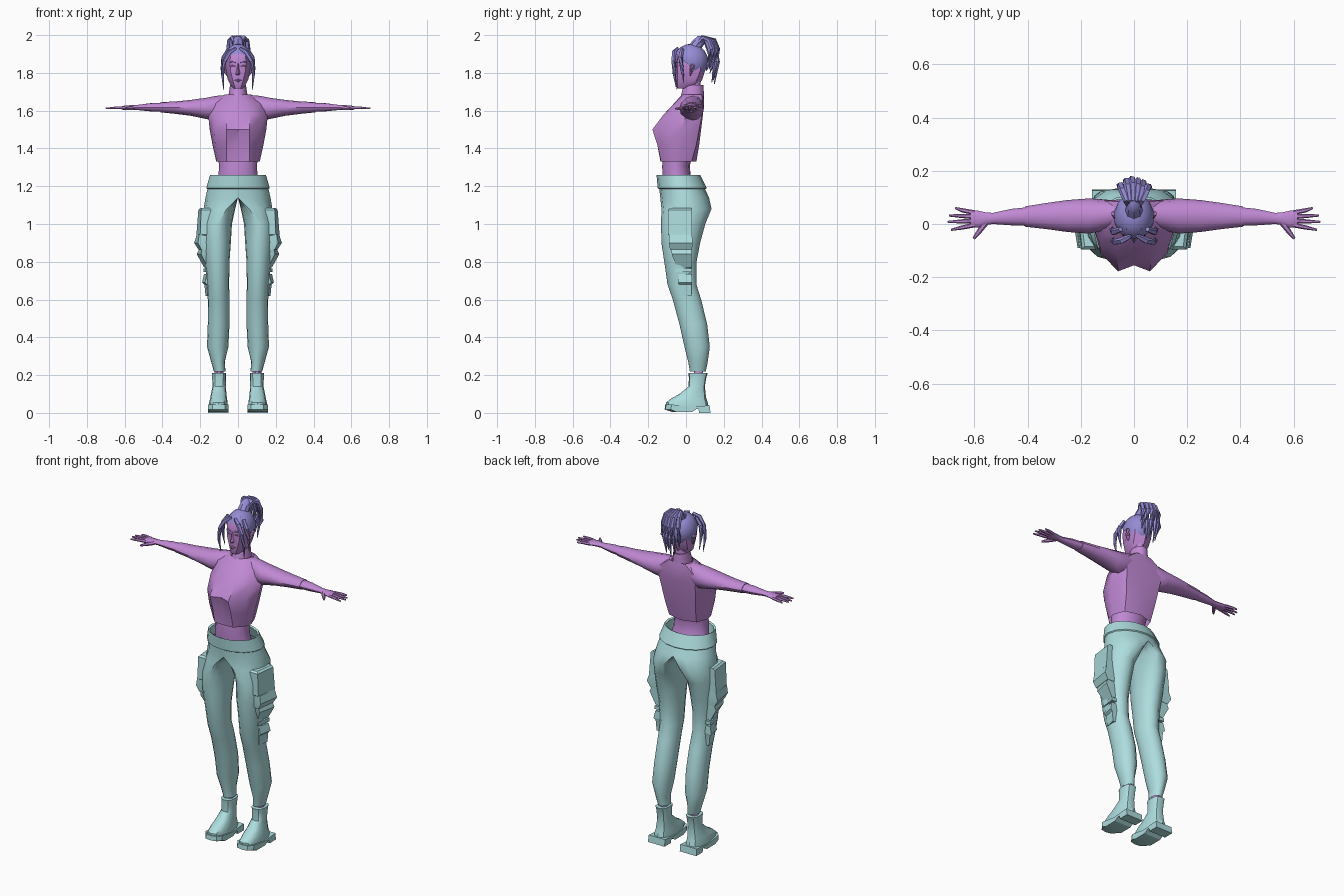
import bpy, bmesh, math
from mathutils import Vector as V


def material(name, rgb):
    m = bpy.data.materials.new(name)
    m.diffuse_color = (*rgb, 1)
    return m


SKIN = material("violet", (0.53, 0.25, 0.66))
CLOTH = material("teal", (0.42, 0.72, 0.73))
HAIR = material("indigo", (0.30, 0.26, 0.66))


def finish(name, bm, mat, mirror=False, angle=38):
    bmesh.ops.recalc_face_normals(bm, faces=bm.faces)
    me = bpy.data.meshes.new(name)
    bm.to_mesh(me)
    bm.free()
    me.materials.append(mat)
    for p in me.polygons:
        p.use_smooth = True
    me.set_sharp_from_angle(angle=math.radians(angle))
    ob = bpy.data.objects.new(name, me)
    bpy.context.collection.objects.link(ob)
    if mirror:
        ob.modifiers.new("mirror", "MIRROR")
    return ob


def loft(name, rings, mat, mirror=False, caps=True, angle=38):
    bm = bmesh.new()
    vs = [[bm.verts.new(p) for p in r] for r in rings]
    n = len(rings[0])
    for a, b in zip(vs, vs[1:]):
        for i in range(n):
            j = (i + 1) % n
            bm.faces.new((a[i], a[j], b[j], b[i]))
    if caps:
        bm.faces.new(vs[0])
        bm.faces.new(vs[-1])
    # drop walls lying on the mirror plane
    flat = [f for f in bm.faces if all(abs(v.co.x) < 1e-4 for v in f.verts)]
    bmesh.ops.delete(bm, geom=flat, context="FACES")
    return finish(name, bm, mat, mirror, angle)


def oval(z, cx, rin, rout, y0, y1, n=16, e=1.0):
    """Horizontal ring with separate inner and outer half-widths."""
    pts = []
    for i in range(n):
        a = math.tau * i / n
        c, s = round(math.cos(a), 6), round(math.sin(a), 6)
        c, s = math.copysign(abs(c) ** e, c), math.copysign(abs(s) ** e, s)
        pts.append((cx + c * (rout if c > 0 else rin), (y0 + y1) / 2 + s * (y1 - y0) / 2, z))
    return pts


def symmetric(z, half):
    """Full ring from its right half, front centre to back centre."""
    return [(x, y, z) for x, y in half] + [(-x, y, z) for x, y in half[-2:0:-1]]


def tube(name, path, radii, mat, mirror=False, n=6, flat=1.0):
    pts = [V(p) for p in path]
    rings = []
    for i, (p, r) in enumerate(zip(pts, radii)):
        q = (pts[min(i + 1, len(pts) - 1)] - pts[max(i - 1, 0)]).to_track_quat("Z", "Y")
        rings.append([p + q @ V((r * math.cos(math.tau * k / n), r * flat * math.sin(math.tau * k / n), 0))
                      for k in range(n)])
    return loft(name, rings, mat, mirror)


def slab(name, rows, mat):
    """Stacked rectangles (z, x_in, x_front, x_back, y0, y1), mirrored."""
    loft(name, [[(a, y0, z), (f, y0, z), (b, y1, z), (a, y1, z)] for z, a, f, b, y0, y1 in rows],
         mat, True, angle=20)


# Cropped top with bust and open neck
loft("top", [symmetric(z, h) for z, h in [
    (1.33, [(0, -.135), (.06, -.132), (.105, -.085), (.115, -.04), (.09, .03), (0, .055)]),
    (1.42, [(0, -.13), (.06, -.152), (.12, -.10), (.135, -.03), (.10, .055), (0, .07)]),
    (1.50, [(0, -.155), (.06, -.178), (.125, -.11), (.15, -.02), (.11, .07), (0, .08)]),
    (1.58, [(0, -.115), (.065, -.118), (.13, -.07), (.158, 0), (.12, .085), (0, .09)]),
    (1.64, [(0, -.062), (.05, -.06), (.11, -.03), (.145, .02), (.11, .088), (0, .096)]),
    (1.685, [(0, -.022), (.032, -.016), (.055, .01), (.07, .045), (.05, .083), (0, .094)])]],
    SKIN, caps=False)
loft("collar", [oval(z, 0, r, r, a, b, 12) for z, r, a, b in [
    (1.67, .052, -.03, .096), (1.735, .042, -.012, .092), (1.735, .037, -.005, .086),
    (1.68, .04, -.01, .086)]], SKIN, caps=False)
loft("midriff", [oval(z, 0, r, r, a, b) for z, r, a, b in [
    (1.16, .12, -.12, .06), (1.25, .104, -.125, .025), (1.31, .1, -.126, .02), (1.38, .11, -.12, .04)]], SKIN)
loft("neck", [oval(z, 0, r, r, a, b, 12) for z, r, a, b in [
    (1.66, .045, -.005, .085), (1.72, .034, -.002, .075), (1.79, .036, -.01, .08)]], SKIN)


# Arms, with a small step at the sleeve end
def arm(name, rows):
    loft(name, [[(x, cy + ry * math.cos(math.tau * k / 12), cz + rz * math.sin(math.tau * k / 12))
                 for k in range(12)] for x, cy, cz, ry, rz in rows], SKIN, True)


arm("sleeve", [(.055, .042, 1.635, .045, .048), (.12, .033, 1.612, .06, .066), (.17, .03, 1.612, .066, .056),
               (.25, .03, 1.615, .06, .042), (.33, .03, 1.616, .049, .033), (.41, .028, 1.618, .038, .027)])
arm("forearm", [(.40, .028, 1.618, .035, .024), (.46, .026, 1.618, .031, .022), (.53, .021, 1.617, .021, .014),
                (.555, .02, 1.617, .023, .013), (.585, .018, 1.616, .032, .012), (.615, .021, 1.615, .032, .01)])
for i, (y0, y1, x1) in enumerate([(-.004, -.022, .688), (.012, .008, .70), (.028, .032, .695), (.043, .06, .672)]):
    tube(f"finger_{i + 1}", [(.60, y0, 1.615), (.645, (y0 + y1) / 2, 1.615), (x1, y1, 1.612)],
         [.009, .008, .004], SKIN, True)
tube("thumb", [(.555, .008, 1.615), (.58, -.025, 1.612), (.603, -.055, 1.61)], [.012, .01, .005], SKIN, True)

# Head
loft("head", [symmetric(z, h) for z, h in [
    (1.717, [(0, -.046), (.014, -.042), (.022, -.02), (.02, .02), (0, .04)]),
    (1.735, [(0, -.053), (.02, -.046), (.04, -.01), (.04, .04), (0, .07)]),
    (1.77, [(0, -.055), (.03, -.044), (.056, .0), (.052, .06), (0, .088)]),
    (1.81, [(0, -.055), (.04, -.045), (.064, .005), (.056, .075), (0, .10)]),
    (1.85, [(0, -.054), (.042, -.046), (.067, .01), (.058, .08), (0, .105)]),
    (1.90, [(0, -.055), (.04, -.042), (.062, .015), (.052, .075), (0, .098)]),
    (1.935, [(0, -.025), (.028, -.018), (.04, .02), (.03, .055), (0, .07)])]], SKIN)
loft("nose", [[(-w, -.05, z), (0, y, z), (w, -.05, z)] for z, w, y in [
    (1.788, .011, -.06), (1.795, .013, -.073), (1.82, .008, -.064), (1.85, .006, -.056)]], SKIN)
for nm, z, r in [("upper_lip", 1.764, .005), ("lower_lip", 1.756, .0055)]:
    tube(nm, [(-.019, -.049, 1.76), (0, -.056, z), (.019, -.049, 1.76)], [.001, r, .001], SKIN)
tube("eyelid", [(.013, -.051, 1.833), (.028, -.053, 1.838), (.043, -.042, 1.836)], [.002, .005, .002], SKIN, True)
tube("brow", [(.01, -.054, 1.852), (.028, -.053, 1.86), (.046, -.041, 1.856)], [.002, .004, .001], HAIR, True)
tube("ear", [(.058, .02, 1.785), (.066, .028, 1.81), (.072, .034, 1.84), (.064, .03, 1.852)],
     [.005, .013, .017, .005], SKIN, True, flat=.6)

# Hair cap trimmed along the hairline
bm = bmesh.new()
bmesh.ops.create_uvsphere(bm, u_segments=14, v_segments=10, radius=1)
for v in bm.verts:
    v.co = V((v.co.x * .076, .026 + v.co.y * .091, 1.862 + v.co.z * .092))
bmesh.ops.bisect_plane(bm, geom=bm.verts[:] + bm.edges[:] + bm.faces[:], plane_co=(0, -.05, 1.897),
                       plane_no=(0, .13, .15), clear_inner=True)
finish("hair_cap", bm, HAIR)

# Raised knot, ponytail locks and loose front strands
tube("hair_knot", [(0, .045, 1.93), (0, .062, 1.955), (0, .08, 1.975), (0, .095, 1.985)],
     [.035, .03, .027, .015], HAIR, n=8)
for i, (x, out, end) in enumerate([(-.05, .145, 1.80), (-.028, .162, 1.76), (-.008, .168, 1.74),
                                   (.014, .163, 1.78), (.033, .155, 1.75), (.052, .14, 1.82),
                                   (-.035, .122, 1.84), (.02, .125, 1.81)]):
    tube(f"ponytail_lock_{i + 1}", [(x * .3, .065, 1.955), (x * .6, .09, 1.988), (x * .9, out - .018, 1.972),
                                    (x, out, 1.925), (x * 1.1, out, 1.86), (x * .9, out - .018, end)],
         [.012, .012, .013, .014, .012, .002], HAIR, n=5)
tube("front_strand", [(.012, -.045, 1.93), (.045, -.062, 1.91), (.072, -.068, 1.86), (.082, -.062, 1.79),
                      (.076, -.05, 1.71)], [.008, .013, .011, .008, .001], HAIR, True, n=5)
tube("side_strand", [(.05, -.02, 1.925), (.076, -.03, 1.88), (.084, -.022, 1.82), (.08, -.01, 1.74)],
     [.01, .013, .009, .001], HAIR, True, n=5)

# Trousers: D-shaped hip rings that split into two legs
loft("trousers", [oval(*r) for r in [
    (1.22, 0, 0, .154, -.146, .085), (1.14, 0, 0, .172, -.136, .122), (1.08, .06, .045, .122, -.13, .135),
    (1.0, .105, .073, .082, -.132, .102), (.9, .108, .07, .078, -.13, .075), (.8, .108, .063, .066, -.115, .056),
    (.68, .105, .058, .058, -.098, .055), (.6, .105, .06, .055, -.07, .08), (.47, .105, .06, .055, -.035, .112),
    (.35, .108, .057, .056, -.008, .126), (.27, .1, .03, .042, .012, .115), (.22, .096, .03, .032, .02, .105)]],
    CLOTH, True, caps=False)
loft("waistband", [oval(z, 0, r, r, a, b) for z, r, a, b in [
    (1.185, .163, -.142, .105), (1.19, .168, -.15, .11), (1.26, .148, -.156, .075),
    (1.255, .138, -.146, .065), (1.19, .15, -.135, .09)]], CLOTH, caps=False)

# Cargo pockets on the outer thighs
slab("thigh_pocket", [(1.085, .14, .185, .20, -.085, .03), (1.075, .14, .195, .21, -.095, .03),
                      (.945, .14, .20, .22, -.095, .032), (.94, .14, .18, .19, -.09, .03)], CLOTH)
slab("pocket_flap", [(.945, .14, .205, .218, -.09, .032), (.90, .14, .212, .232, -.09, .035),
                     (.865, .14, .195, .21, -.085, .032)], CLOTH)
slab("pocket_pouch", [(.87, .13, .19, .205, -.08, .03), (.84, .13, .195, .218, -.075, .03),
                      (.77, .12, .16, .18, -.05, .028)], CLOTH)
slab("knee_strap", [(.765, .11, .17, .182, -.055, .033), (.745, .11, .17, .184, -.055, .033)], CLOTH)
slab("knee_pocket", [(.735, .11, .165, .18, -.04, .03), (.69, .11, .175, .19, -.04, .033),
                     (.68, .11, .165, .178, -.038, .03), (.62, .11, .16, .172, -.03, .03)], CLOTH)

# Ankles and boots
loft("ankle", [oval(z, .1, .024, .024, .04, .092, 10) for z in (.15, .25)], SKIN, True)
loft("boot", [oval(z, .1 + d, r, r, a, b, 12, .75) for z, d, r, a, b in [
    (.02, .004, .05, -.105, .122), (.055, .004, .049, -.105, .115), (.075, .003, .045, -.08, .108),
    (.10, .002, .041, -.035, .104), (.14, 0, .035, .014, .1), (.19, 0, .037, .015, .108),
    (.21, 0, .037, .012, .115)]], CLOTH, True)
sole = [(-.113, .018), (-.07, .004), (.03, .004), (.055, .02), (.066, .02), (.07, 0), (.13, 0), (.125, .04),
        (.02, .03), (-.11, .045)]
loft("boot_sole", [[(x, y * (k if y < 0 else 1), z) for y, z in sole] for x, k in [
    (.05, .7), (.068, .93), (.1, 1), (.136, .96), (.158, .7)]], CLOTH, True, angle=25)
